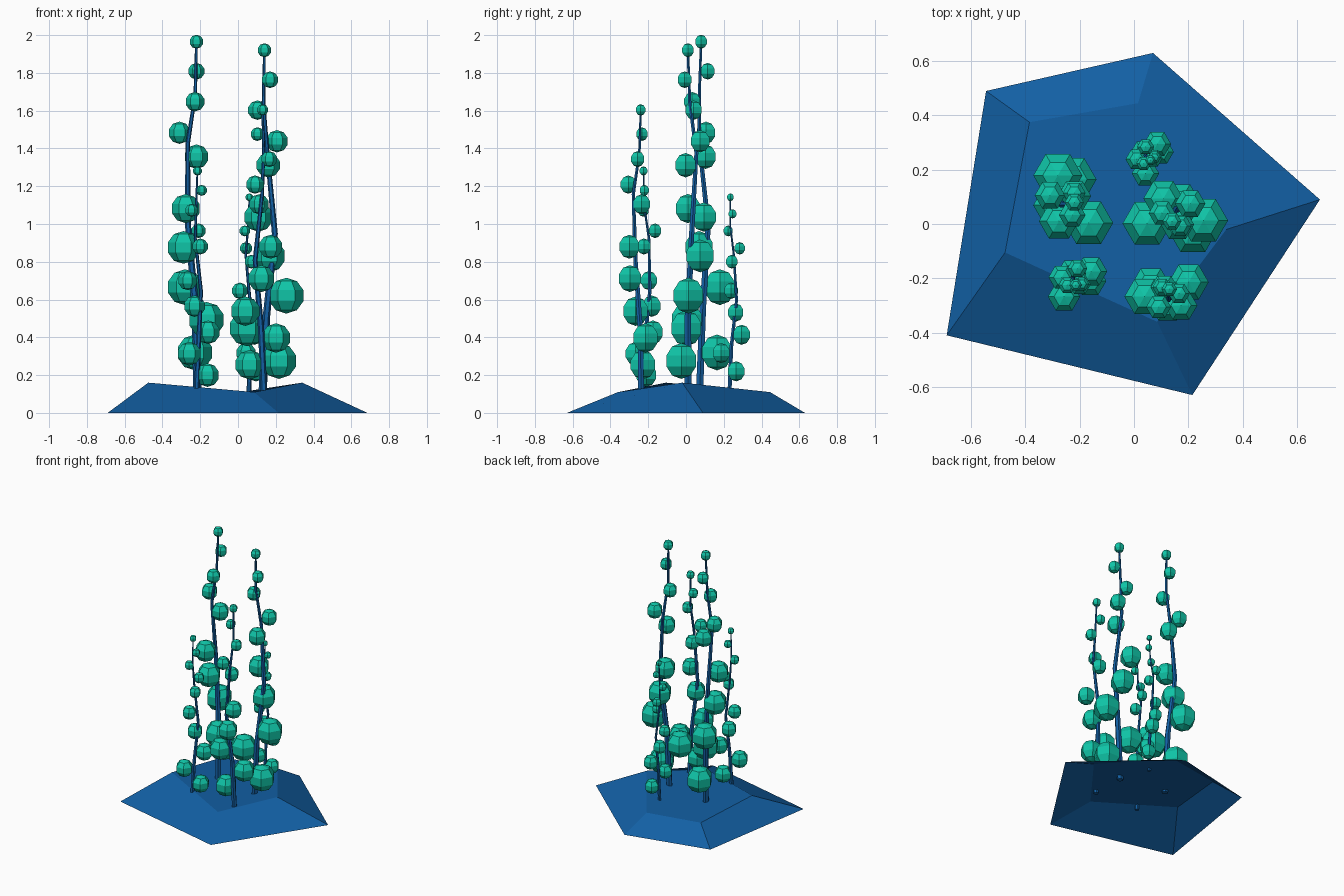
import bpy, bmesh, math
from mathutils import Matrix, Vector

if "Cube" in bpy.data.objects:
    bpy.data.objects.remove(bpy.data.objects["Cube"])


def material(name, rgb):
    m = bpy.data.materials.new(name)
    m.diffuse_color = (*rgb, 1)
    m.use_nodes = True
    m.node_tree.nodes["Principled BSDF"].inputs["Base Color"].default_value = m.diffuse_color
    return m


BLUE = material("deep blue", (0.006, 0.115, 0.37))
TEAL = material("teal green", (0.005, 0.56, 0.39))


def finish(bm, name, mat):
    bmesh.ops.recalc_face_normals(bm, faces=bm.faces)
    me = bpy.data.meshes.new(name)
    bm.to_mesh(me)
    bm.free()
    me.materials.append(mat)
    ob = bpy.data.objects.new(name, me)
    bpy.context.collection.objects.link(ob)


def bridge(bm, a, b):
    for i in range(len(a)):
        j = (i + 1) % len(a)
        bm.faces.new((a[i], a[j], b[j], b[i]))


def ring(bm, c, r, n=6):
    return [bm.verts.new((c[0] + r * math.cos(2 * math.pi * i / n),
                          c[1] + r * math.sin(2 * math.pi * i / n), c[2]))
            for i in range(n)]


def ball(bm, c, r, sides=6, bands=5):
    """Faceted bead with a pole at the top and bottom."""
    rows = []
    for k in range(1, bands):
        t = math.pi * k / bands
        rows.append(ring(bm, (c.x, c.y, c.z + r * math.cos(t)), r * math.sin(t), sides))
    for a, b in zip(rows, rows[1:]):
        bridge(bm, a, b)
    for row, s in ((rows[0], 1), (rows[-1], -1)):
        pole = bm.verts.new((c.x, c.y, c.z + s * r))
        for i in range(sides):
            bm.faces.new((row[i], row[(i + 1) % sides], pole))


# rock base: irregular five-sided mound, open underneath
bm = bmesh.new()
low = [bm.verts.new((x, y, 0)) for x, y in
       ((-.69, -.41), (.215, -.63), (.685, .09), (.07, .63), (-.545, .49))]
top = [bm.verts.new(p) for p in
       ((-.475, -.105, .16), (.085, -.36, .11), (.34, -.02, .16), (.015, .445, .11), (-.385, .375, .115))]
bridge(bm, low, top)
bm.faces.new(top)
finish(bm, "rock_base", BLUE)

# one plant pattern: sideways offset and height fraction, bottom to top
STEM = ((-.01, 0, -.1), (.01, 0, .14), (.055, .02, .41), (.015, .045, .67), (-.005, .01, .83), (0, 0, 1))
BEADS = ((.077, -.035, 0), (-.092, -.008, .105), (.116, .003, .21), (.025, .065, .338), (-.032, .084, .463),
         (.02, -.012, .63), (.067, .065, .707), (-.037, .03, .807), (.03, -.017, .905), (0, 0, 1))
HEIGHT = 1.645


def plant(name, x, y, z, size, turn):
    """Copy of the pattern, turned and scaled; z is the lowest bead's height."""
    rot = Matrix.Rotation(math.radians(turn), 3, 'Z')

    def place(p):
        return Vector((x, y, z)) + rot @ Vector((p[0], p[1], p[2] * HEIGHT)) * size

    # tapering bent stem
    bm = bmesh.new()
    path = [place(p) for p in STEM]
    path[0].z = .1
    rows = [ring(bm, c, size * (.022 - .015 * max(p[2], 0))) for c, p in zip(path, STEM)]
    for a, b in zip(rows, rows[1:]):
        bridge(bm, a, b)
    bm.faces.new(rows[0])
    bm.faces.new(rows[-1])
    finish(bm, name + "_stem", BLUE)
    # beads shrinking towards the tip
    bm = bmesh.new()
    for p in BEADS:
        ball(bm, place(p), size * min(.095, .037 + .075 * (1 - p[2])))
    finish(bm, name + "_beads", TEAL)


plant("tall_left", -.22, .08, .32, 1, 120)
plant("tall_right", .14, .01, .275, 1, 0)
plant("middle_front", .13, -.24, .255, .82, 195)
plant("short_left", -.215, -.225, .2, .657, 40)
plant("short_back", .06, .235, .22, .56, 65)
